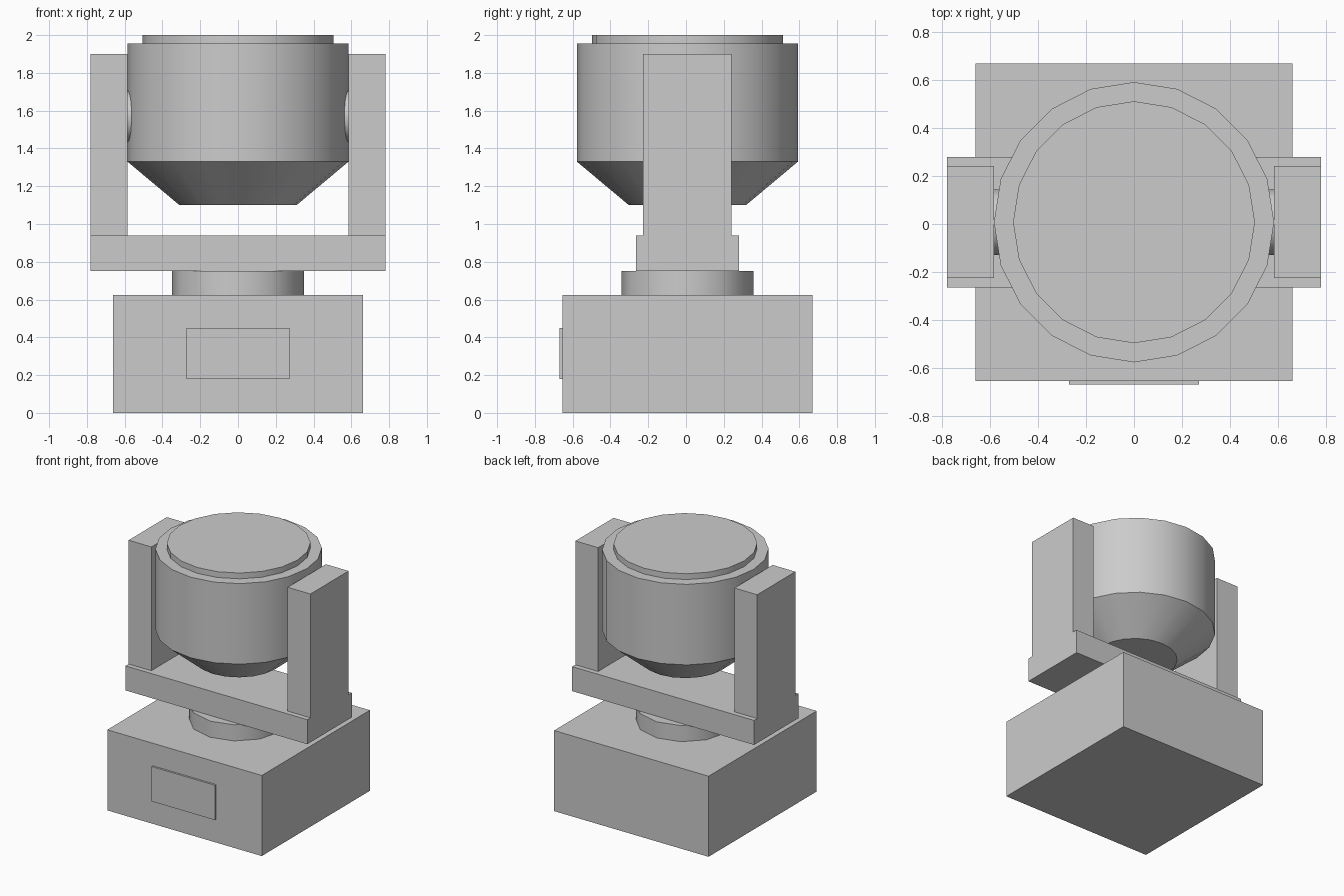
import bpy
import bmesh
from math import radians, pi, sin, cos
from mathutils import Matrix

cube = bpy.data.objects.get("Cube")
if cube:
    bpy.data.objects.remove(cube, do_unlink=True)

CY = 0.0075  # shared centre line in y

grey = bpy.data.materials.new("housing grey")
grey.use_nodes = True
grey.diffuse_color = (0.6, 0.6, 0.6, 1)
grey.node_tree.nodes["Principled BSDF"].inputs["Base Color"].default_value = (0.6, 0.6, 0.6, 1)


def add_object(name, bm):
    bmesh.ops.recalc_face_normals(bm, faces=bm.faces)
    mesh = bpy.data.meshes.new(name)
    bm.to_mesh(mesh)
    bm.free()
    mesh.materials.append(grey)
    obj = bpy.data.objects.new(name, mesh)
    bpy.context.collection.objects.link(obj)
    return obj


def box(name, low, high):
    size = [b - a for a, b in zip(low, high)]
    centre = [(a + b) / 2 for a, b in zip(low, high)]
    bm = bmesh.new()
    bmesh.ops.create_cube(bm, size=1, matrix=Matrix.Translation(centre) @ Matrix.Diagonal((*size, 1)))
    return add_object(name, bm)


def lathe(name, profile, sides, matrix):
    """Capped solid of revolution from (radius, height) pairs."""
    bm = bmesh.new()
    rings = [[bm.verts.new((r * cos(2 * pi * i / sides), r * sin(2 * pi * i / sides), h))
              for i in range(sides)] for r, h in profile]
    for a, b in zip(rings, rings[1:]):
        for i in range(sides):
            j = (i + 1) % sides
            bm.faces.new((a[i], a[j], b[j], b[i]))
    bm.faces.new(rings[0])
    bm.faces.new(rings[-1])
    bm.transform(matrix)
    obj = add_object(name, bm)
    bpy.ops.object.select_all(action="DESELECT")
    obj.select_set(True)
    bpy.context.view_layer.objects.active = obj
    bpy.ops.object.shade_smooth_by_angle(angle=radians(40))
    return obj


upright = Matrix.Translation((0, CY, 0))

# Base with raised front panel
box("base", (-0.6625, CY - 0.6625, 0), (0.6625, CY + 0.6625, 0.625))
box("front_panel", (-0.272, -0.67, 0.18), (0.272, CY - 0.66, 0.45))

# Turntable and yoke
lathe("turntable", [(0.35, 0.625), (0.35, 0.75)], 12, upright)
box("yoke_crossbar", (-0.78, CY - 0.2725, 0.75), (0.78, CY + 0.2725, 0.94))

# Tilting head: tapered bottom, straight wall, stepped lens rim
lathe("head", [(0.31, 1.1), (0.585, 1.33), (0.585, 1.955)], 20, upright)
lathe("lens", [(0.505, 1.955), (0.505, 2.0)], 20, upright)

# Arms and the pivots that carry the head
for side, s in (("left", 1), ("right", -1)):
    x0, x1 = sorted((s * 0.585, s * 0.78))
    box(side + "_arm", (x0, CY - 0.234, 0.94), (x1, CY + 0.234, 1.9))
    turn = Matrix.Translation((0, CY, 1.57)) @ Matrix.Rotation(s * pi / 2, 4, "Y")
    lathe(side + "_pivot", [(0.137, 0.5), (0.137, 0.6)], 20, turn)
